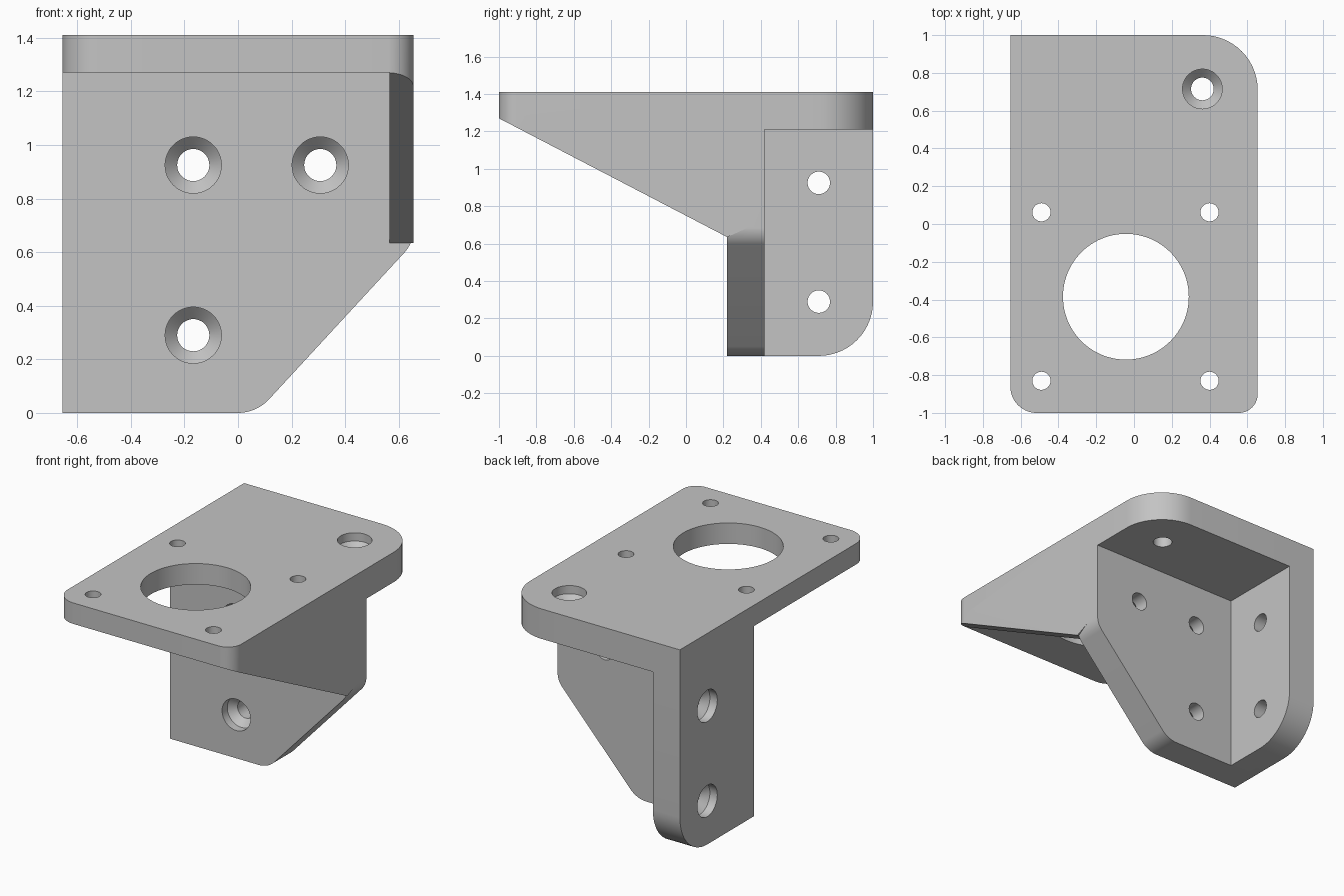
import bpy, bmesh
from math import cos, sin, pi, radians
from mathutils import Vector

cube = bpy.data.objects.get("Cube")
if cube:
    bpy.data.objects.remove(cube, do_unlink=True)

W, L, H = 0.655, 1.0, 1.41      # half width, half length, height
WALL_Y, BACK_Y = 0.22, 0.42     # upright wall faces
THIN_Z, THICK_Z = 1.27, 1.21    # undersides of the top plate
SIDE_X, RIB_X = -0.455, 0.565   # inner faces of side wall and rib
JOIN_Y = 0.32

grey = bpy.data.materials.new("plain grey")
grey.use_nodes = True
grey.diffuse_color = (0.55, 0.55, 0.55, 1)
bsdf = grey.node_tree.nodes["Principled BSDF"]
bsdf.inputs["Base Color"].default_value = (0.55, 0.55, 0.55, 1)


def place(axis, a, b, t):
    return {"X": (t, a, b), "Y": (a, t, b), "Z": (a, b, t)}[axis]


def make(name, bm):
    bmesh.ops.recalc_face_normals(bm, faces=bm.faces)
    mesh = bpy.data.meshes.new(name)
    bm.to_mesh(mesh)
    bm.free()
    mesh.materials.append(grey)
    obj = bpy.data.objects.new(name, mesh)
    bpy.context.collection.objects.link(obj)
    return obj


def loft(name, axis, sections):
    """Closed solid through matching outlines, each given as (outline, position)."""
    bm = bmesh.new()
    rings = [[bm.verts.new(place(axis, a, b, t)) for a, b in pts] for pts, t in sections]
    n = len(rings[0])
    for low, high in zip(rings, rings[1:]):
        for i in range(n):
            j = (i + 1) % n
            bm.faces.new((low[i], low[j], high[j], high[i]))
    bm.faces.new(rings[0])
    bm.faces.new(rings[-1])
    return make(name, bm)


def rounded(corners, steps=14):
    """Outline from (a, b, radius) corners."""
    pts = []
    for i, (a, b, r) in enumerate(corners):
        p = Vector((a, b))
        if r == 0:
            pts.append((a, b))
            continue
        u = (Vector(corners[i - 1][:2]) - p).normalized()
        v = (Vector(corners[(i + 1) % len(corners)][:2]) - p).normalized()
        half = u.angle(v) / 2
        centre = p + (u + v).normalized() * (r / sin(half))
        start = p + u * (r * cos(half) / sin(half)) - centre
        end = p + v * (r * cos(half) / sin(half)) - centre
        sweep = start.angle(end)
        for k in range(steps + 1):
            f = k / steps
            q = centre + (start * sin((1 - f) * sweep) + end * sin(f * sweep)) / sin(sweep)
            pts.append((q.x, q.y))
    return pts


def plate(name, axis, corners, low, high):
    pts = rounded(corners)
    return loft(name, axis, [(pts, low), (pts, high)])


def circle(a, b, r, n=48):
    return [(a + r * cos(2 * pi * i / n), b + r * sin(2 * pi * i / n)) for i in range(n)]


def hole(axis, a, b, rings):
    return loft("hole_cutter", axis, [(circle(a, b, r), t) for r, t in rings])


def screw_hole(axis, a, b, face, inward):
    # straight recess, conical seat, then the narrow bore
    steps = [(0.105, -0.1), (0.105, 0.055), (0.06, 0.1), (0.06, 0.3)]
    return hole(axis, a, b, [(r, face + inward * d) for r, d in steps])


def combine(body, other, operation):
    mod = body.modifiers.new("combine", "BOOLEAN")
    mod.operation = operation
    mod.solver = "EXACT"
    mod.object = other
    bpy.context.view_layer.objects.active = body
    bpy.ops.object.modifier_apply(modifier=mod.name)
    bpy.data.objects.remove(other, do_unlink=True)


# Top plate: thin front portion and thicker back portion
body = plate("mounting_bracket", "Z",
             [(-W, -L, 0.14), (W, -L, 0), (W, JOIN_Y, 0), (-W, JOIN_Y, 0)], THIN_Z, H)
parts = [
    plate("top_back", "Z", [(-W, JOIN_Y, 0), (W, JOIN_Y, 0), (W, L, 0.29), (-W, L, 0)],
          THICK_Z, H),
    # Upright wall with a slanted lower corner
    plate("upright_wall", "Y", [(-W, 0, 0), (0.069, 0, 0.16), (W, 0.635, 0.13),
                                (W, H, 0), (-W, H, 0)], WALL_Y, BACK_Y),
    # Side wall with a rounded lower back corner
    plate("side_wall", "X", [(JOIN_Y, 0, 0), (L, 0, 0.29), (L, H, 0), (JOIN_Y, H, 0)],
          -W, SIDE_X),
    # Triangular rib under the top plate
    plate("rib", "X", [(-L, THIN_Z, 0), (WALL_Y, 0.635, 0), (JOIN_Y, 0.68, 0),
                       (JOIN_Y, H, 0), (-L, H, 0)], RIB_X, W),
]
for part in parts:
    combine(body, part, "UNION")

# Rounded front corner shared by the top plate and rib
R, E = 0.1, 0.1
arc = [(W - R + R * cos(a), -L + R - R * sin(a)) for a in
       [pi / 2 * k / 14 for k in range(15)]]
corner = arc + [(W - R, -L - E), (W + E, -L - E), (W + E, -L + R)]
cutters = [loft("corner_cutter", "Z", [(corner, 0.9), (corner, H + E)])]

# Large opening and four small holes in the top plate
cutters.append(loft("opening_cutter", "Z",
                    [(circle(-0.043, -0.385, 0.333, 96), t) for t in (1.1, 1.5)]))
for x in (-0.49, 0.4):
    for y in (-0.83, 0.062):
        cutters.append(hole("Z", x, y, [(0.048, 1.1), (0.048, 1.5)]))

# Recessed screw holes in all three plates
cutters.append(screw_hole("Z", 0.362, 0.715, H, -1))
for x, z in ((-0.167, 0.925), (0.307, 0.925), (-0.167, 0.29)):
    cutters.append(screw_hole("Y", x, z, WALL_Y, 1))
for z in (0.925, 0.29):
    cutters.append(screw_hole("X", 0.71, z, -W, 1))
for cutter in cutters:
    combine(body, cutter, "DIFFERENCE")

# Smooth the curves, keep the edges sharp
bpy.ops.object.select_all(action="DESELECT")
body.select_set(True)
bpy.context.view_layer.objects.active = body
bpy.ops.object.shade_smooth_by_angle(angle=radians(25))
